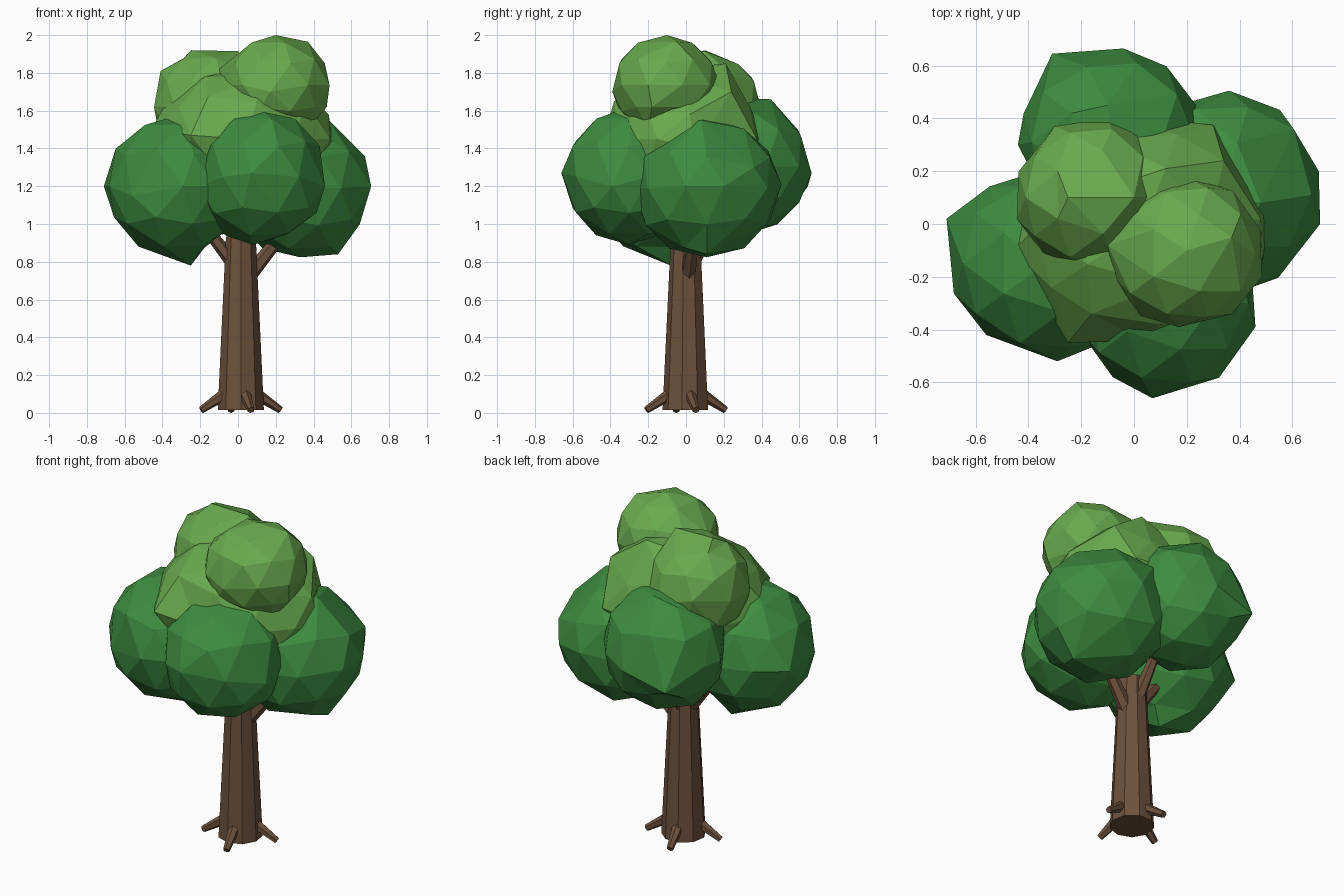
import bpy, bmesh, math, random
from mathutils import Vector


def material(name, rgb):
    m = bpy.data.materials.new(name)
    m.diffuse_color = (*rgb, 1)
    return m


BARK = material("bark", (0.155, 0.083, 0.045))
DARK = material("dark_leaves", (0.047, 0.265, 0.052))
LIGHT = material("light_leaves", (0.14, 0.40, 0.075))


def finish(name, bm, mat):
    me = bpy.data.meshes.new(name)
    bm.to_mesh(me)
    bm.free()
    me.materials.append(mat)
    ob = bpy.data.objects.new(name, me)
    bpy.context.collection.objects.link(ob)
    return ob


def limb(name, a, b, r1, r2, sides):
    """Tapered faceted rod from a to b."""
    a, b = Vector(a), Vector(b)
    bm = bmesh.new()
    bmesh.ops.create_cone(bm, cap_ends=True, segments=sides, radius1=r1,
                          radius2=r2, depth=(b - a).length)
    ob = finish(name, bm, BARK)
    ob.location = (a + b) / 2
    ob.rotation_mode = 'QUATERNION'
    ob.rotation_quaternion = (b - a).to_track_quat('Z', 'Y')


def clump(name, centre, size, mat, seed, bumps):
    """Low-poly leaf ball with uneven corners; bumps pull single corners out."""
    rng = random.Random(seed)
    bm = bmesh.new()
    bmesh.ops.create_icosphere(bm, subdivisions=2, radius=1)
    for v in bm.verts:
        v.co *= rng.uniform(0.98, 1.02)
        v.co = Vector(c + s * k for c, s, k in zip(centre, size, v.co))
    free = set(bm.verts)
    for p in map(Vector, bumps):
        v = min(free, key=lambda u: (u.co - p).length)
        v.co = p
        free.remove(v)
    finish(name, bm, mat)


# Trunk
CX = 0.015
limb("trunk", (CX, 0, 0.015), (CX, 0, 0.935), 0.124, 0.08, 9)

# Four roots, slightly turned from the axes
for i in range(4):
    t = 0.25 + i * math.pi / 2
    c, s = math.cos(t), math.sin(t)
    limb(f"root_{i + 1}", (CX + 0.07 * c, 0.07 * s, 0.11),
         (CX + 0.217 * c, 0.217 * s, 0.015), 0.034, 0.019, 6)

# Branches into the crown
limb("branch_right", (0.06, 0.01, 0.73), (0.28, 0.05, 1.0), 0.042, 0.028, 6)
limb("branch_left", (0.0, 0.0, 0.76), (-0.2, 0.0, 1.02), 0.04, 0.028, 6)
limb("branch_back", (CX, 0.03, 0.78), (-0.02, 0.16, 1.05), 0.04, 0.028, 6)

# Lower dark clumps
clump("leaves_front", (0.12, -0.3, 1.25), (0.345, 0.35, 0.36), DARK, 1,
      [(0.07, -0.66, 1.27), (0.46, -0.39, 1.2), (-0.21, -0.4, 1.2),
       (0.12, -0.33, 1.61), (0.08, -0.3, 0.89)])
clump("leaves_left", (-0.335, -0.15, 1.2), (0.365, 0.365, 0.375), DARK, 2,
      [(-0.71, 0.02, 1.2), (-0.25, -0.08, 0.78), (-0.56, -0.42, 1.15),
       (-0.29, -0.52, 1.2)])
clump("leaves_right", (0.33, 0.11, 1.19), (0.375, 0.395, 0.37), DARK, 3,
      [(0.36, 0.505, 1.21), (0.605, 0.36, 1.3), (0.70, 0.2, 1.2),
       (0.705, 0.0, 1.2), (0.53, 0.11, 0.84), (0.48, 0.08, 1.55)])
clump("leaves_back", (-0.085, 0.31, 1.305), (0.355, 0.355, 0.365), DARK, 4,
      [(-0.31, 0.645, 1.2), (-0.04, 0.665, 1.27), (-0.44, 0.3, 1.3),
       (-0.1, 0.45, 1.66)])

# Upper light clumps
clump("crown_middle", (0.03, -0.02, 1.45), (0.475, 0.42, 0.38), LIGHT, 5,
      [(0.3, 0.375, 1.45), (0.51, 0.05, 1.4), (-0.46, -0.1, 1.5),
       (-0.25, -0.45, 1.47), (-0.16, -0.34, 1.67), (0.1, -0.38, 1.65),
       (0.12, 0.21, 1.85), (0.34, 0.24, 1.7), (0.48, 0.02, 1.58)])
clump("crown_left", (-0.165, 0.11, 1.62), (0.29, 0.29, 0.3), LIGHT, 6,
      [(-0.25, 0.1, 1.92), (0.0, 0.1, 1.915), (-0.41, 0.1, 1.81),
       (-0.3, 0.37, 1.65), (-0.1, 0.4, 1.6), (-0.12, 0.28, 1.845)])
clump("crown_top", (0.2, -0.11, 1.735), (0.295, 0.29, 0.265), LIGHT, 7,
      [(0.2, -0.1, 2.0), (0.37, -0.05, 1.965), (0.47, -0.18, 1.62),
       (0.37, -0.2, 1.5), (0.17, -0.39, 1.7), (-0.1, -0.08, 1.82)])
